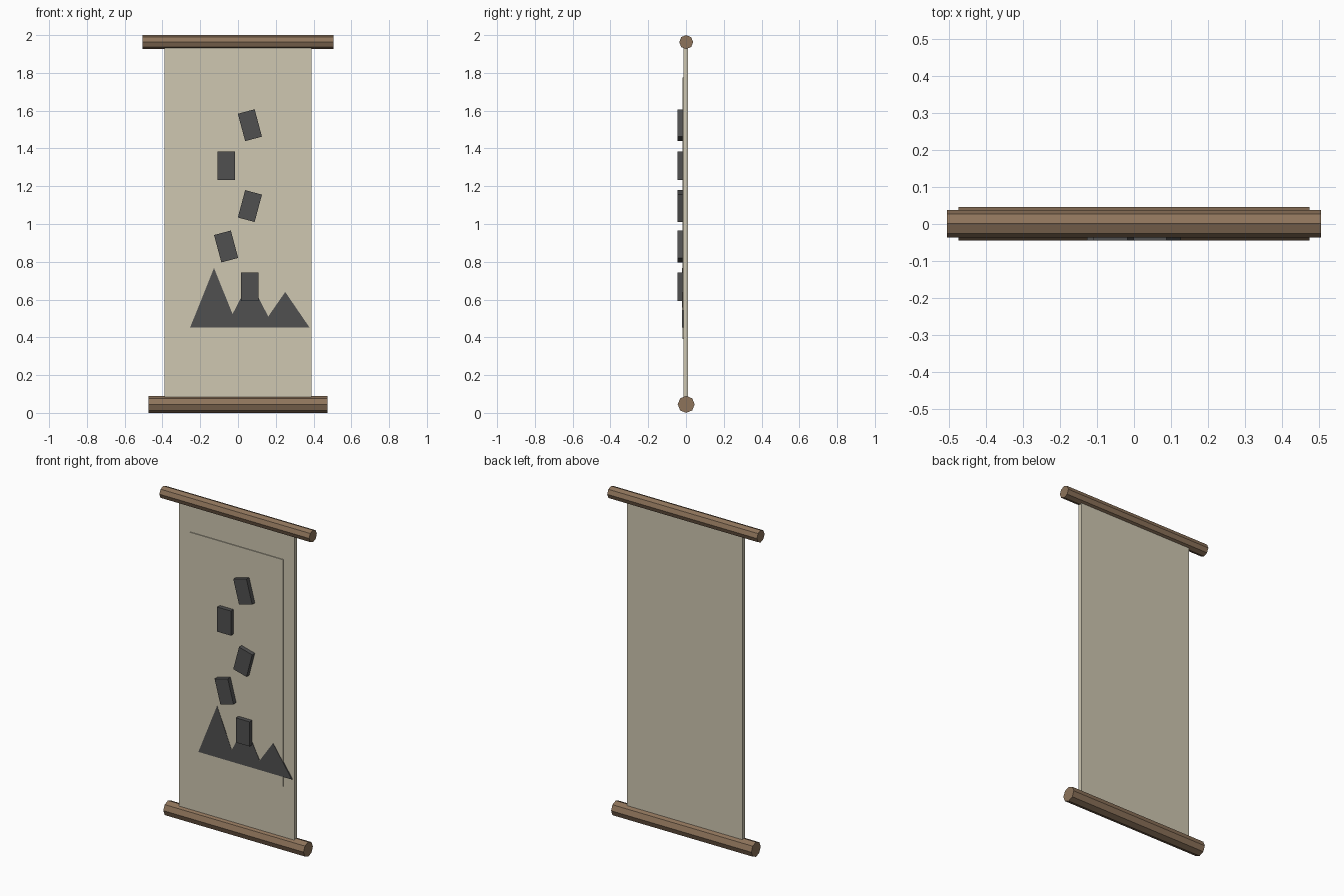
import bpy
import bmesh
from math import radians
from mathutils import Matrix

cube = bpy.data.objects.get("Cube")
if cube:
    bpy.data.objects.remove(cube, do_unlink=True)


def make_material(name, rgb):
    mat = bpy.data.materials.new(name)
    mat.use_nodes = True
    mat.diffuse_color = (*rgb, 1)
    mat.node_tree.nodes["Principled BSDF"].inputs["Base Color"].default_value = (*rgb, 1)
    mat.roughness = 0.9
    return mat


PAPER = make_material("parchment", (0.62, 0.57, 0.44))
WOOD = make_material("brown wood", (0.27, 0.175, 0.105))
INK = make_material("dark ink", (0.08, 0.08, 0.08))


def finish(name, bm, mat):
    bmesh.ops.recalc_face_normals(bm, faces=bm.faces)
    mesh = bpy.data.meshes.new(name)
    bm.to_mesh(mesh)
    bm.free()
    mesh.materials.append(mat)
    obj = bpy.data.objects.new(name, mesh)
    bpy.context.collection.objects.link(obj)
    return obj


def box(name, center, size, mat, tilt=0):
    bm = bmesh.new()
    bmesh.ops.create_cube(bm, size=1, matrix=Matrix.Diagonal((*size, 1)))
    obj = finish(name, bm, mat)
    obj.location = center
    obj.rotation_euler.y = radians(tilt)
    return obj


def rod(name, z, radius, length):
    # Octagonal bar along x with an edge pointing straight up
    bm = bmesh.new()
    bmesh.ops.create_cone(bm, cap_ends=True, segments=8, radius1=radius, radius2=radius,
                          depth=length, matrix=Matrix.Rotation(radians(90), 4, "Y"))
    obj = finish(name, bm, WOOD)
    obj.location = (0, 0.001, z)
    return obj


def plate(name, outline, front, back, mat):
    # Outline in x and z, extruded through y
    bm = bmesh.new()
    face = bm.faces.new([bm.verts.new((x, front, z)) for x, z in outline])
    extruded = bmesh.ops.extrude_face_region(bm, geom=[face])["geom"]
    moved = [v for v in extruded if isinstance(v, bmesh.types.BMVert)]
    bmesh.ops.translate(bm, verts=moved, vec=(0, back - front, 0))
    return finish(name, bm, mat)


# Rods and hanging sheet
rod("top_rod", 1.963, 0.037, 1.01)
rod("bottom_rod", 0.045, 0.045, 0.946)
box("scroll_sheet", (0, -0.001, 1.0), (0.778, 0.025, 1.9), PAPER)

# Raised picture panel
box("picture_panel", (0, -0.015, 1.083), (0.63, 0.007, 1.386), PAPER)

# Mountain silhouette
mountains = [(-0.253, 0.453), (-0.127, 0.767), (-0.029, 0.523), (0.063, 0.7),
             (0.16, 0.51), (0.25, 0.64), (0.378, 0.453)]
plate("mountains", mountains, -0.0205, -0.013, INK)

# Column of ink blocks, alternating left and right
for i, tilt in enumerate((-15, 0, 15, -15, 0)):
    side = 1 if i % 2 == 0 else -1
    box(f"ink_block_{i + 1}", (side * 0.063, -0.031, 1.523 - i * 0.214),
        (0.092, 0.027, 0.15), INK, tilt)
